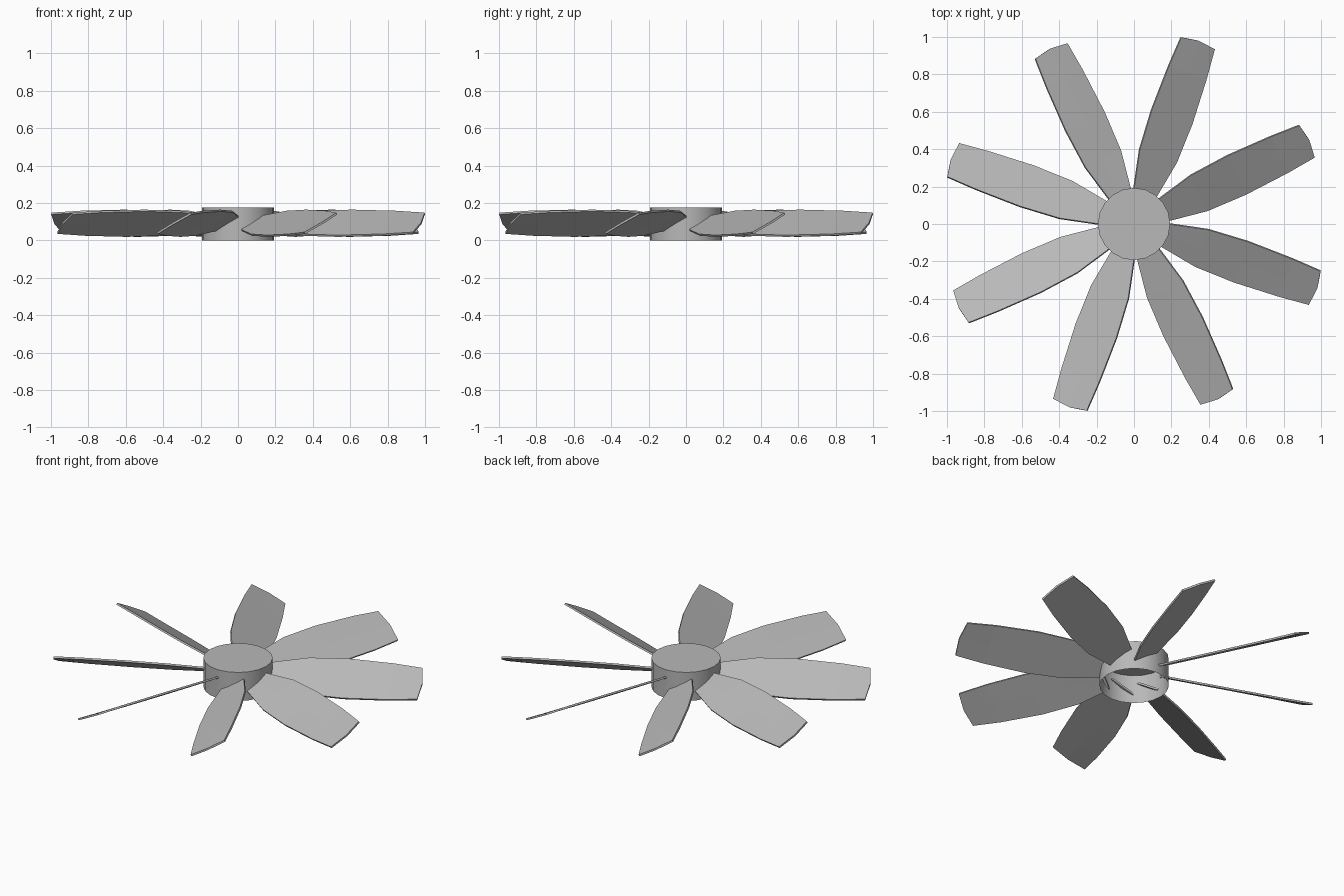
import bpy, bmesh, math
from mathutils import Matrix

if "Cube" in bpy.data.objects:
    bpy.data.objects.remove(bpy.data.objects["Cube"])

HUB_R, HUB_H, SIDES = 0.193, 0.175, 20
BLADES, AXIS_ANGLE = 8, 70.6
MID_Z = 0.092

# Dark grey paint shared by all parts
grey = bpy.data.materials.new("dark_grey")
grey.diffuse_color = (0.48, 0.48, 0.48, 1)
grey.use_nodes = True
grey.node_tree.nodes["Principled BSDF"].inputs["Base Color"].default_value = grey.diffuse_color


def finish(name, bm):
    mesh = bpy.data.meshes.new(name)
    bm.to_mesh(mesh)
    bm.free()
    mesh.materials.append(grey)
    obj = bpy.data.objects.new(name, mesh)
    bpy.context.collection.objects.link(obj)
    return obj


# Hub: capped shell, open underneath
bm = bmesh.new()
bmesh.ops.create_cone(bm, cap_ends=True, segments=SIDES, radius1=HUB_R,
                      radius2=HUB_R, depth=HUB_H,
                      matrix=Matrix.Translation((0, 0, HUB_H / 2)))
bottom = [f for f in bm.faces if f.normal.z < -0.9]
bmesh.ops.delete(bm, geom=bottom, context='FACES_ONLY')
hub = finish("hub", bm)
bpy.context.view_layer.objects.active = hub
hub.select_set(True)
bpy.ops.object.shade_smooth_by_angle(angle=math.radians(30))

# Blade outline: distance along, half width from above, half rise, tip bulge
SECTIONS = [(0.176, 0.064, 0.037, 0), (0.385, 0.105, 0.062, 0),
            (0.607, 0.115, 0.068, 0), (0.86, 0.107, 0.062, 0),
            (1.025, 0.095, 0.052, 0.014)]


def blade(index):
    bm = bmesh.new()
    rows = []
    for u, w, rise, bulge in SECTIONS:
        rows.append([bm.verts.new((u + (bulge if s == 0 else 0), s * w, s * rise))
                     for s in (-1, 0, 1)])
    for a, b in zip(rows, rows[1:]):
        for k in range(2):
            bm.faces.new((a[k], b[k], b[k + 1], a[k + 1]))
    turn = math.radians(AXIS_ANGLE + index * 360 / BLADES)
    bm.transform(Matrix.Translation((0, 0, MID_Z)) @ Matrix.Rotation(turn, 4, 'Z'))
    # flat plate with crisp edges
    solid = finish(f"blade_{index + 1}", bm).modifiers.new("thickness", 'SOLIDIFY')
    solid.thickness = 0.011
    solid.offset = 0


# Ring of tilted blades
for i in range(BLADES):
    blade(i)
